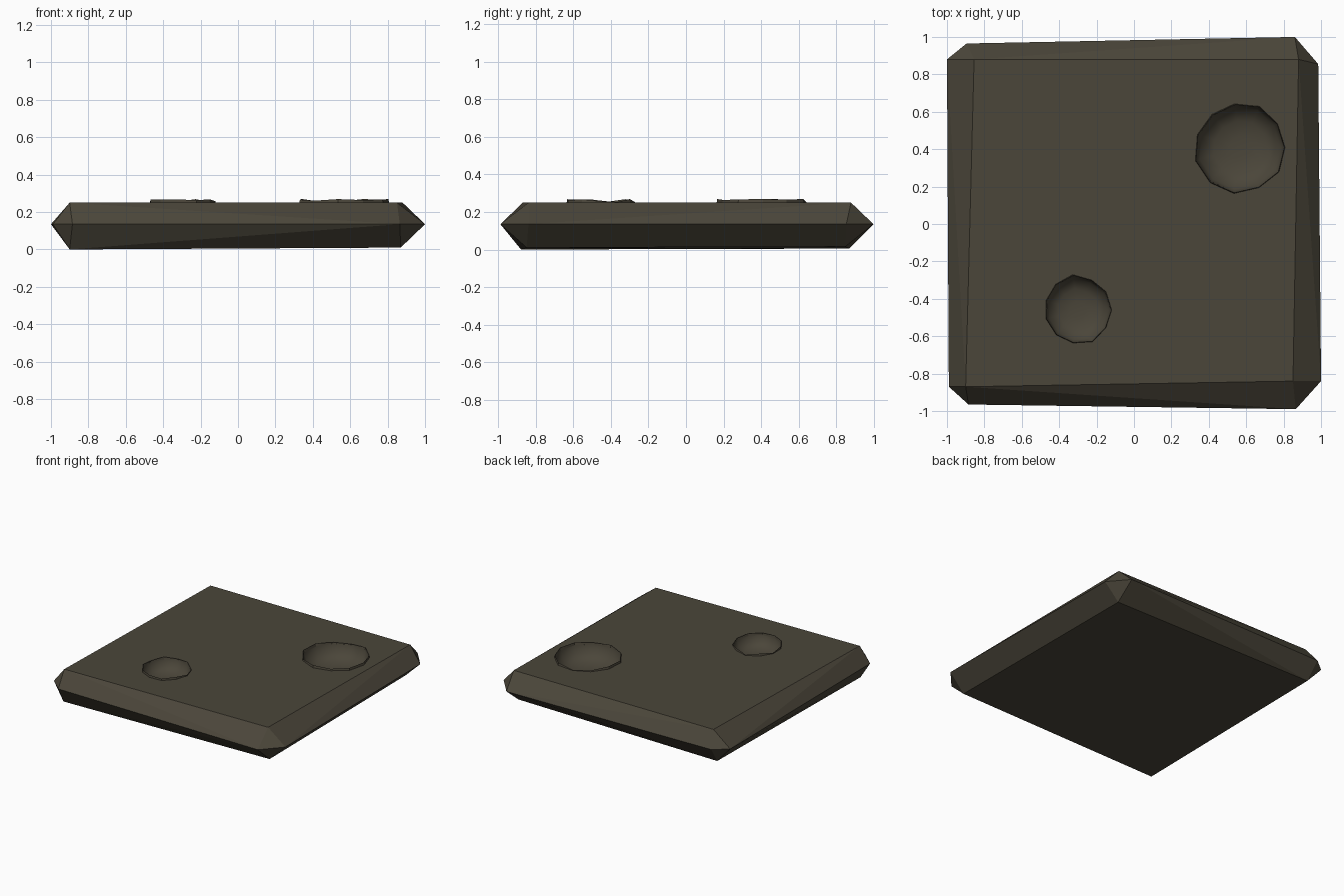
import bpy, bmesh, math, random

if "Cube" in bpy.data.objects:
    bpy.data.objects.remove(bpy.data.objects["Cube"])

random.seed(4)
mat = bpy.data.materials.new("dark_stone")
mat.diffuse_color = (0.07, 0.061, 0.042, 1)
mat.use_nodes = True
mat.node_tree.nodes["Principled BSDF"].inputs["Base Color"].default_value = mat.diffuse_color


def make_object(name, bm, smooth=None):
    bmesh.ops.recalc_face_normals(bm, faces=bm.faces)
    mesh = bpy.data.meshes.new(name)
    bm.to_mesh(mesh)
    bm.free()
    obj = bpy.data.objects.new(name, mesh)
    bpy.context.collection.objects.link(obj)
    mesh.materials.append(mat)
    if smooth:
        for p in mesh.polygons:
            p.use_smooth = True
    return obj


def lathe(bm, centre, factors, profile, closed=False):
    """Rings of irregular outline; profile holds (radius, z, jitter) rows."""
    n = len(factors)
    rings = []
    for r, z, jitter in profile:
        rings.append([bm.verts.new((
            centre[0] + r * f * math.cos(math.tau * i / n),
            centre[1] + r * f * math.sin(math.tau * i / n),
            z + random.uniform(-jitter, jitter))) for i, f in enumerate(factors)])
    pairs = list(zip(rings, rings[1:]))
    if closed:
        pairs.append((rings[-1], rings[0]))
    for a, b in pairs:
        for i in range(n):
            j = (i + 1) % n
            bm.faces.new((a[i], a[j], b[j], b[i]))
    return rings


# Slab: flat top and bottom with a chamfered waist
top = [(-.855, .88), (.88, .88), (.85, -.84), (-.90, -.87)]
waist = [(-1, .88), (-.895, .965), (.86, 1), (.985, .855),
         (1, -.84), (.865, -.99), (-.885, -.965), (-.99, -.87)]
bottom = [(-.88, .87, .005), (.86, .85, .015), (.87, -.85, .01), (-.90, -.88, 0)]
bm = bmesh.new()
for x, y in top:
    bm.verts.new((x, y, .25))
for x, y in waist:
    bm.verts.new((x, y, .135))
for co in bottom:
    bm.verts.new(co)
bmesh.ops.convex_hull(bm, input=bm.verts[:])
bmesh.ops.dissolve_limit(bm, angle_limit=math.radians(2), verts=bm.verts[:], edges=bm.edges[:])
slab = make_object("stone_slab", bm)

# Two shallow pits with ragged rims
for k, (centre, radius, depth) in enumerate([((.57, .41), .245, .11), ((-.30, -.46), .185, .085)]):
    factors = [random.uniform(.95, 1.04) for _ in range(11)]
    bm = bmesh.new()
    rings = lathe(bm, centre, factors, [
        (radius * .97, .35, 0), (radius * .97, .25, 0),
        (radius * .90, .25 - depth * .55, 0), (radius * .6, .25 - depth * .9, 0),
        (radius * .25, .25 - depth, 0)])
    bm.faces.new(rings[0])
    bm.faces.new(rings[-1])
    cutter = make_object(f"pit_cutter_{k}", bm, True)
    cutter.hide_render = True
    cutter.hide_viewport = False
    cutter.display_type = 'WIRE'
    mod = slab.modifiers.new(f"pit_{k}", 'BOOLEAN')
    mod.operation = 'DIFFERENCE'
    mod.solver = 'EXACT'
    mod.object = cutter

    bm = bmesh.new()
    lathe(bm, centre, factors, [
        (radius * 1.0, .247, 0), (radius * .985, .262, .008), (radius * .965, .245, 0)], True)
    make_object(f"pit_rim_{k}", bm)
